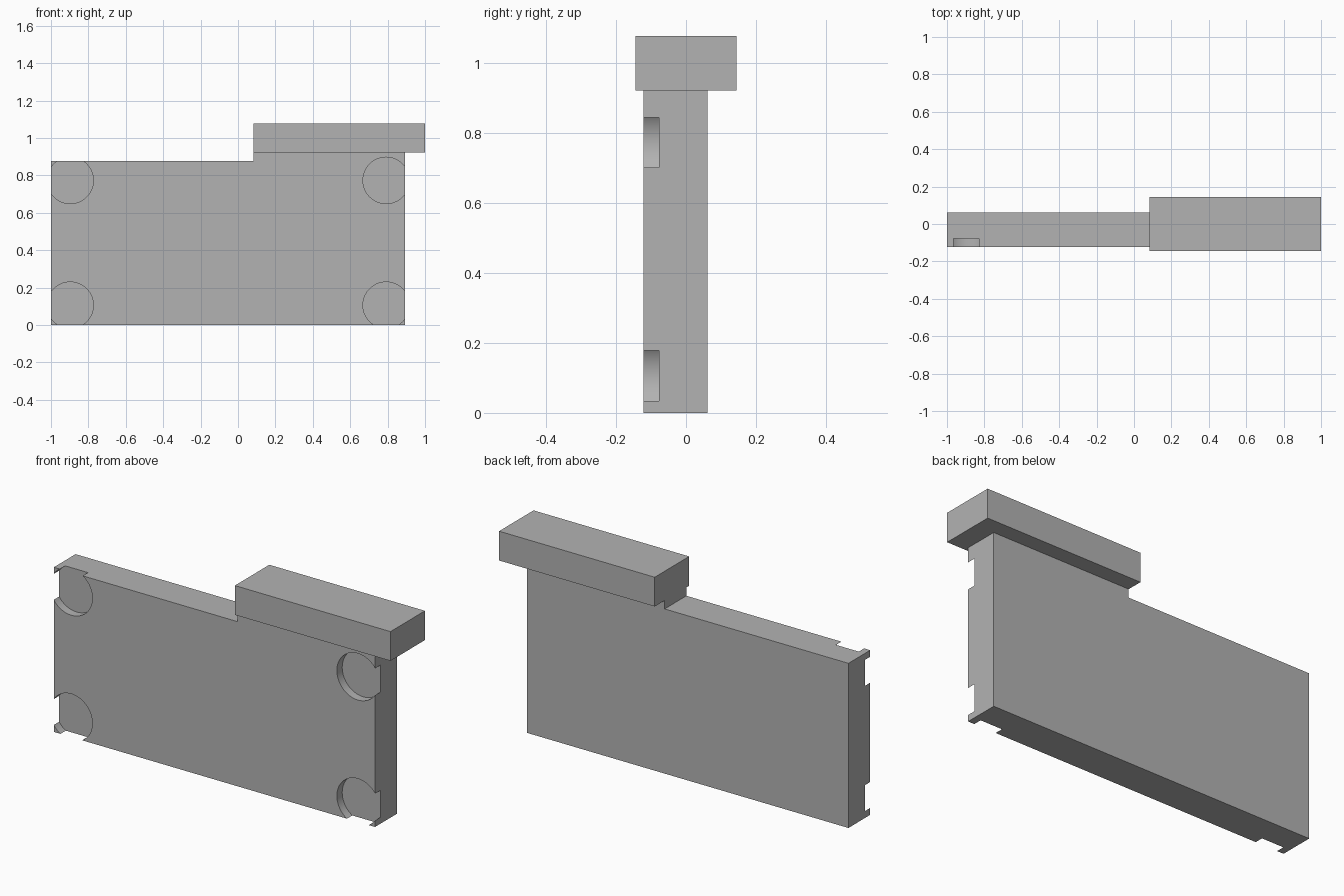
import bpy
import bmesh
from mathutils import Matrix

cube = bpy.data.objects.get("Cube")
if cube:
    bpy.data.objects.remove(cube, do_unlink=True)

# Single plain grey material
GREY = (0.45, 0.45, 0.45, 1.0)
grey = bpy.data.materials.new("plain_grey")
grey.use_nodes = True
grey.diffuse_color = GREY
grey.node_tree.nodes["Principled BSDF"].inputs["Base Color"].default_value = GREY


def add_object(name, bm):
    bmesh.ops.recalc_face_normals(bm, faces=bm.faces)
    mesh = bpy.data.meshes.new(name)
    bm.to_mesh(mesh)
    bm.free()
    mesh.materials.append(grey)
    obj = bpy.data.objects.new(name, mesh)
    bpy.context.collection.objects.link(obj)
    return obj


def extrude_profile(name, points, front, back):
    """Extrude an x-z outline from the front to the back along y."""
    bm = bmesh.new()
    face = bm.faces.new([bm.verts.new((x, front, z)) for x, z in points])
    result = bmesh.ops.extrude_face_region(bm, geom=[face])
    verts = [v for v in result["geom"] if isinstance(v, bmesh.types.BMVert)]
    bmesh.ops.translate(bm, verts=verts, vec=(0, back - front, 0))
    return add_object(name, bm)


LEFT_END, RIGHT_END = 0.893, -1.0
STEP_X, STEP_Z, CAP_Z, TOP_Z = 0.083, 0.877, 0.922, 1.078
FRONT, BACK, POCKET_FLOOR = -0.122, 0.061, -0.077
POCKET_RADIUS = 0.124

# Stepped plate, taller under the cap
plate = extrude_profile("plate", [
    (RIGHT_END, 0), (LEFT_END, 0), (LEFT_END, CAP_Z),
    (STEP_X, CAP_Z), (STEP_X, STEP_Z), (RIGHT_END, STEP_Z)], FRONT, BACK)

# Round pockets in the front corners, breaking through the edges
bm = bmesh.new()
depth = 2 * (POCKET_FLOOR - FRONT)
for x in (-0.897, 0.792):
    for z in (0.106, 0.773):
        place = Matrix.Translation((x, FRONT, z)) @ Matrix.Rotation(1.5707963, 4, "X")
        bmesh.ops.create_cone(bm, cap_ends=True, segments=64, radius1=POCKET_RADIUS,
                              radius2=POCKET_RADIUS, depth=depth, matrix=place)
cutter = add_object("pocket_cutter", bm)
cutter.hide_render = True
cutter.hide_set(True)

cut = plate.modifiers.new("pockets", "BOOLEAN")
cut.operation = "DIFFERENCE"
cut.solver = "EXACT"
cut.object = cutter

# Apply the cut and remove the helper
bpy.context.view_layer.objects.active = plate
plate.select_set(True)
bpy.ops.object.modifier_apply(modifier=cut.name)
bpy.data.objects.remove(cutter, do_unlink=True)
bpy.ops.object.shade_smooth_by_angle(angle=0.5)

# Thick cap bar overhanging the plate
cap = extrude_profile("cap_bar", [
    (STEP_X, CAP_Z), (1.0, CAP_Z), (1.0, TOP_Z), (STEP_X, TOP_Z)], -0.145, 0.145)
